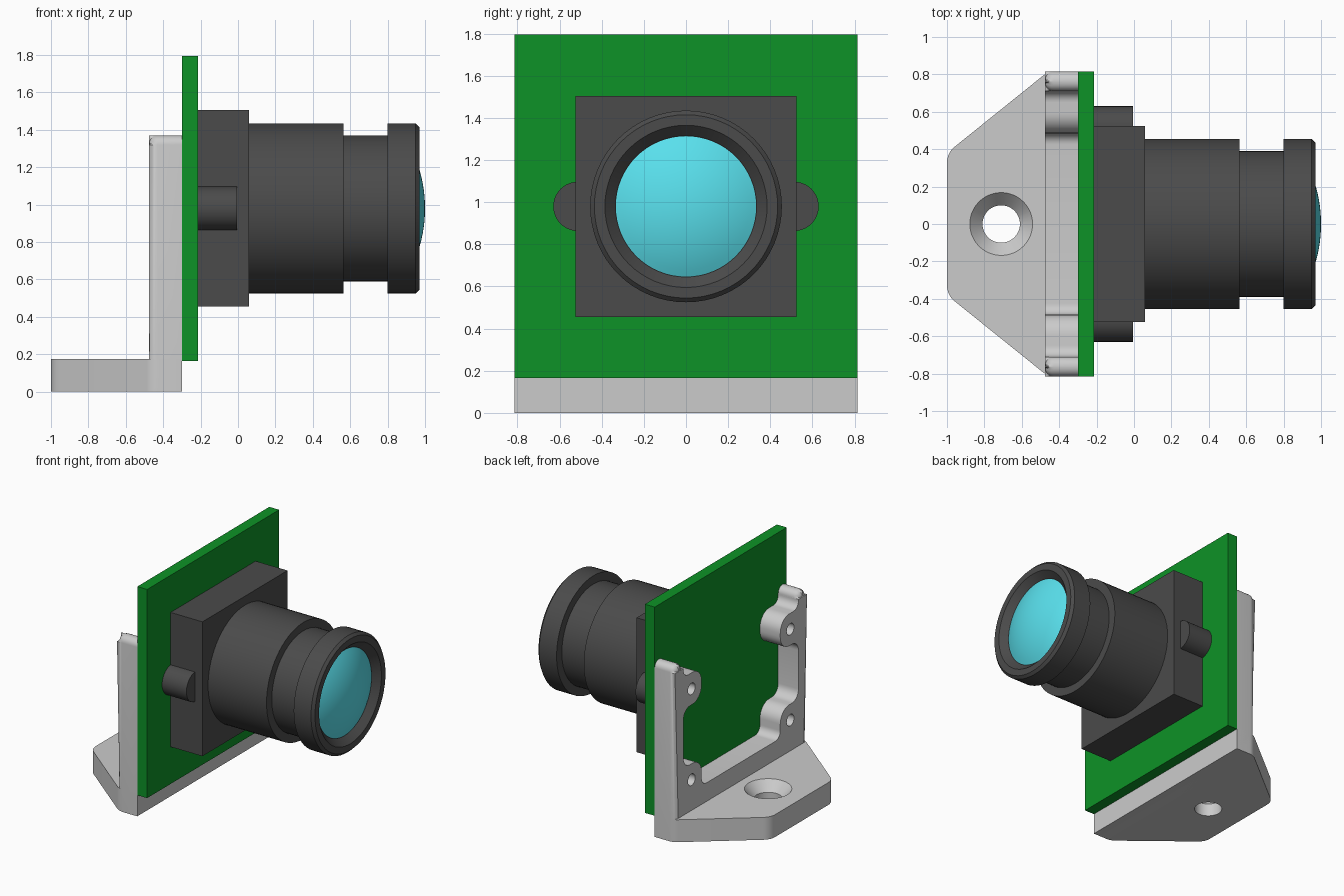
import bpy, bmesh, math
from mathutils import Vector

if "Cube" in bpy.data.objects:
    bpy.data.objects.remove(bpy.data.objects["Cube"])

ZC = 0.98  # optical axis height


def material(name, rgb):
    m = bpy.data.materials.new(name)
    m.diffuse_color = (*rgb, 1)
    m.use_nodes = True
    m.node_tree.nodes["Principled BSDF"].inputs["Base Color"].default_value = m.diffuse_color
    return m


BLACK = material("black_plastic", (0.07, 0.07, 0.07))
GREEN = material("board_green", (0.004, 0.29, 0.02))
CYAN = material("lens_cyan", (0.1, 0.75, 0.85))


def finish(name, bm, mat=None):
    bmesh.ops.recalc_face_normals(bm, faces=bm.faces)
    me = bpy.data.meshes.new(name)
    bm.to_mesh(me)
    bm.free()
    ob = bpy.data.objects.new(name, me)
    bpy.context.collection.objects.link(ob)
    if mat:
        me.materials.append(mat)
    return ob


def smooth(ob):
    bpy.ops.object.select_all(action='DESELECT')
    bpy.context.view_layer.objects.active = ob
    ob.select_set(True)
    bpy.ops.object.shade_smooth_by_angle(angle=math.radians(30))


def rounded(corners, n=8):
    """Outline of (u, v, radius) corners with each corner filleted."""
    out = []
    for i, (u, v, r) in enumerate(corners):
        p = Vector((u, v))
        if r == 0:
            out.append(p)
            continue
        a = (Vector(corners[i - 1][:2]) - p).normalized()
        b = (Vector(corners[(i + 1) % len(corners)][:2]) - p).normalized()
        half = a.angle(b) / 2
        c = p + (a + b).normalized() * r / math.sin(half)
        d0 = p + a * r / math.tan(half) - c
        d1 = p + b * r / math.tan(half) - c
        sweep = d0.angle_signed(d1)
        for k in range(n + 1):
            t = -sweep * k / n
            out.append(c + Vector((d0.x * math.cos(t) - d0.y * math.sin(t),
                                   d0.x * math.sin(t) + d0.y * math.cos(t))))
    return out


def prism(outline, lo, hi, axis):
    """Extrude an outline: (y, z) along x, or (x, y) along z."""
    bm = bmesh.new()
    at = (lambda p, h: (h, p[0], p[1])) if axis == 'x' else (lambda p, h: (p[0], p[1], h))
    a = [bm.verts.new(at(p, lo)) for p in outline]
    b = [bm.verts.new(at(p, hi)) for p in outline]
    bm.faces.new(a)
    bm.faces.new(b)
    for i in range(len(a)):
        bm.faces.new((a[i - 1], a[i], b[i], b[i - 1]))
    return bm


def lathe(profile, axis='x', centre=(0, 0, ZC), seg=64):
    """Revolve (along, radius) points about an axis."""
    bm = bmesh.new()
    c = Vector(centre)
    d = Vector((1, 0, 0)) if axis == 'x' else Vector((0, 0, 1))
    e = Vector((0, 1, 0))
    vs = [bm.verts.new(c + d * h + e * r) for h, r in profile]
    edges = [bm.edges.new(p) for p in zip(vs, vs[1:])]
    bmesh.ops.spin(bm, geom=vs + edges, cent=c, axis=d, angle=math.tau, steps=seg)
    bmesh.ops.remove_doubles(bm, verts=bm.verts, dist=1e-5)
    return bm


def box(name, x, y, z, mat):
    return finish(name, prism([(y[0], z[0]), (y[1], z[0]), (y[1], z[1]), (y[0], z[1])], *x, 'x'), mat)


def cut(ob, cutter):
    mod = ob.modifiers.new("cut", 'BOOLEAN')
    mod.operation = 'DIFFERENCE'
    mod.solver = 'EXACT'
    mod.object = cutter
    bpy.context.view_layer.objects.active = ob
    bpy.ops.object.modifier_apply(modifier=mod.name)
    bpy.data.objects.remove(cutter)


# Circuit board, lens holder and its screw ears
box("circuit_board", (-0.30, -0.215), (-0.815, 0.815), (0.165, 1.795), GREEN)
box("lens_holder", (-0.215, 0.06), (-0.525, 0.525), (0.455, 1.505), BLACK)
for s, side in ((1, "left"), (-1, "right")):
    arc = [(s * (0.513 + 0.117 * math.cos(t)), ZC + 0.117 * math.sin(t))
           for t in (math.pi * (k / 20 - 0.5) for k in range(21))]
    smooth(finish("holder_ear_" + side, prism(arc, -0.215, -0.005, 'x'), BLACK))

# Stepped lens barrel with recessed front rim
smooth(finish("lens_barrel", lathe([
    (0.06, 0), (0.06, 0.455), (0.565, 0.455), (0.565, 0.39), (0.80, 0.39), (0.80, 0.455),
    (0.95, 0.455), (0.97, 0.435), (0.97, 0.385), (0.92, 0.335), (0.92, 0)]), BLACK))

# Domed front glass
R = 0.735
smooth(finish("lens_glass", lathe(
    [(1 - R + math.sqrt(R * R - r * r), r) for r in (0.335 * k / 10 for k in range(10, -1, -1))]), CYAN))

# Bracket foot with countersunk hole
half = [(-0.30, 0.815, 0), (-0.459, 0.815, 0.11), (-1.0, 0.38, 0.11)]
foot = finish("bracket_foot", prism(
    rounded(half + [(x, -y, r) for x, y, r in reversed(half)]), 0, 0.175, 'z'))
cut(foot, finish("foot_cutter", lathe(
    [(-0.1, 0), (-0.1, 0.10), (0.10, 0.10), (0.175, 0.168), (0.2, 0.191), (0.2, 0)],
    'z', (-0.71, 0, 0), 48)))
smooth(foot)

# Bracket upright: U-shaped frame with four screw bosses
arm = [(0.815, 0, 0), (0.815, 1.37, 0.05), (0.71, 1.37, 0.05),
       (0.71, 1.25, 0.06), (0.485, 1.25, 0.11), (0.485, 1.0, 0.11), (0.71, 1.0, 0.08),
       (0.71, 0.54, 0.08), (0.485, 0.54, 0.11), (0.485, 0.32, 0.06)]
bm = prism(rounded(arm + [(-y, z, r) for y, z, r in reversed(arm)]), -0.475, -0.30, 'x')
# round over the rear outer edges and arm tips
rim = [e for e in bm.edges if all(
    v.co.x < -0.47 and (abs(v.co.y) > 0.81 or v.co.z > 1.315) for v in e.verts)]
bmesh.ops.bevel(bm, geom=rim, offset=0.045, segments=5, profile=0.5, affect='EDGES')
upright = finish("bracket_upright", bm)
for y in (-0.61, 0.61):
    for z in (0.415, 1.125):
        cut(upright, finish("screw_cutter", lathe(
            [(-0.6, 0), (-0.6, 0.045), (-0.2, 0.045), (-0.2, 0)], 'x', (0, y, z), 24)))
smooth(upright)
